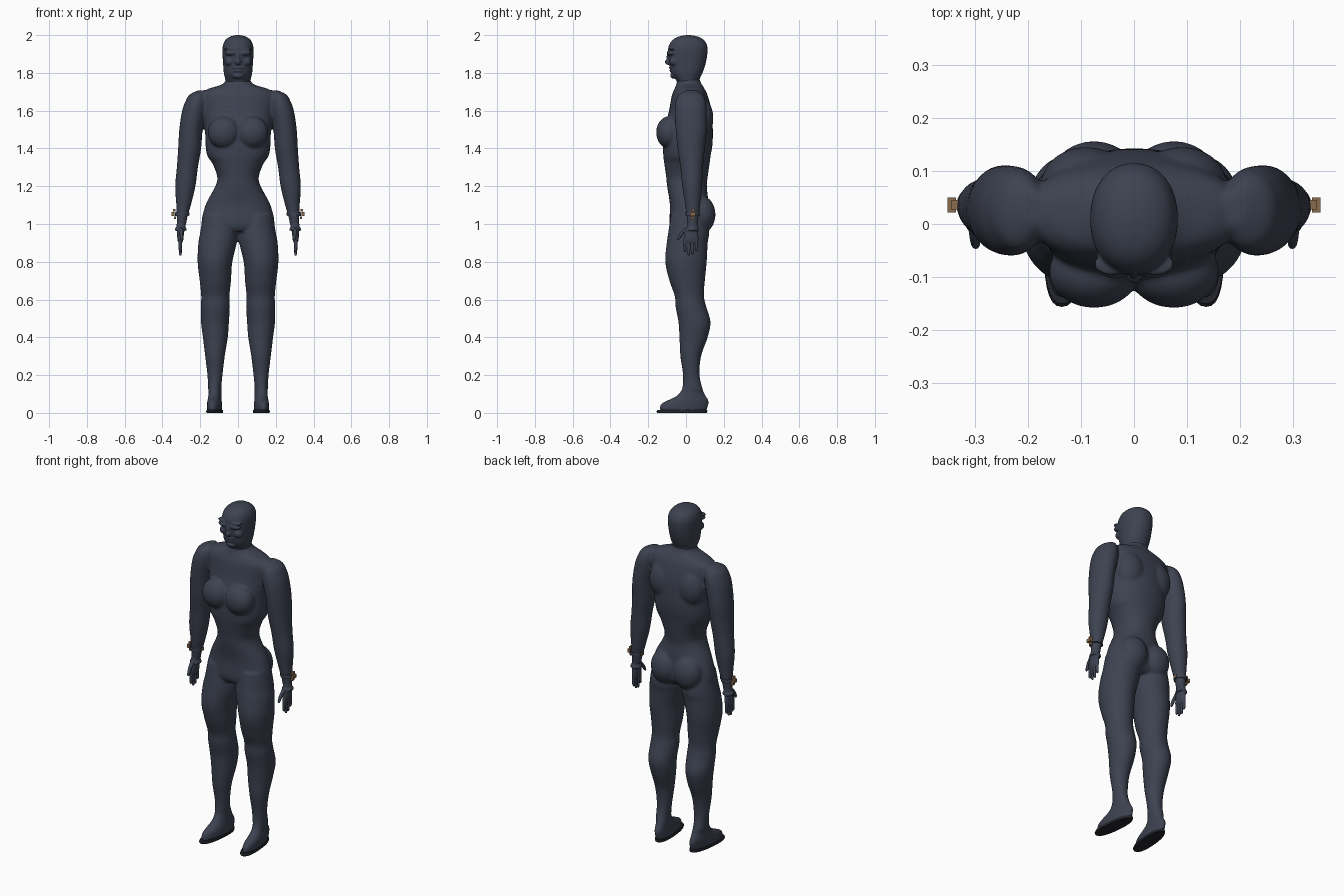
import bpy, bmesh, math
from mathutils import Matrix, Vector


def material(name, rgb):
    m = bpy.data.materials.new(name)
    m.diffuse_color = (*rgb, 1)
    return m


NAVY = material("dark navy suit", (0.047, 0.055, 0.082))
BLACK = material("black sole", (0.018, 0.019, 0.026))
BRONZE = material("bronze", (0.25, 0.15, 0.075))


def smooth_path(rows, steps=5):
    """Catmull-Rom interpolation of section rows."""
    out = []
    for i in range(len(rows) - 1):
        p = [rows[max(0, min(len(rows) - 1, i + k))] for k in (-1, 0, 1, 2)]
        for s in range(steps):
            t = s / steps
            out.append([0.5 * (2 * b + (c - a) * t + (2 * a - 5 * b + 4 * c - d) * t * t
                               + (3 * b - a - 3 * c + d) * t ** 3) for a, b, c, d in zip(*p)])
    return out + [list(rows[-1])]


def loft(bm, rows, side=1, n=32, power=2.0, shear=0.0, steps=5):
    """Closed loft of (z, centre x, half width, front y, back y) sections."""
    rings = []
    for z, cx, rx, yf, yb in smooth_path(rows, steps):
        ring = []
        for k in range(n):
            a = 2 * math.pi * k / n
            c, s = math.cos(a), math.sin(a)
            x = cx + rx * math.copysign(abs(c) ** (2 / power), c)
            y = (yf + yb) / 2 + (yb - yf) / 2 * math.copysign(abs(s) ** (2 / power), s)
            ring.append(bm.verts.new((side * (x + shear * y), y, z)))
        rings.append(ring)
    faces = [bm.faces.new(rings[0]), bm.faces.new(rings[-1])]
    for r, q in zip(rings, rings[1:]):
        for k in range(n):
            faces.append(bm.faces.new((r[k], r[(k + 1) % n], q[(k + 1) % n], q[k])))
    bmesh.ops.recalc_face_normals(bm, faces=faces)


def blob(bm, centre, radii, side=1):
    c = Vector((centre[0] * side, centre[1], centre[2]))
    bmesh.ops.create_uvsphere(bm, u_segments=32, v_segments=20, radius=1,
                              matrix=Matrix.Translation(c) @ Matrix.Diagonal((*radii, 1)))


def box(bm, centre, size):
    bmesh.ops.create_cube(bm, size=1, matrix=Matrix.Translation(centre) @ Matrix.Diagonal((*size, 1)))


def finish(bm, name, mat, voxel=0, smooth=0):
    me = bpy.data.meshes.new(name)
    bm.to_mesh(me)
    bm.free()
    me.materials.append(mat)
    ob = bpy.data.objects.new(name, me)
    bpy.context.collection.objects.link(ob)
    if voxel:
        r = ob.modifiers.new("merge", 'REMESH')
        r.mode, r.voxel_size, r.use_smooth_shade = 'VOXEL', voxel, True
        s = ob.modifiers.new("soften", 'SMOOTH')
        s.factor, s.iterations = 0.5, smooth
    return ob


# Body: torso, arms and legs merged into one skin
bm = bmesh.new()
loft(bm, [(1.77, 0, .064, -.045, .072), (1.745, 0, .075, -.05, .08), (1.73, 0, .11, -.055, .09),
          (1.712, 0, .165, -.062, .10), (1.68, 0, .20, -.075, .115), (1.6, 0, .19, -.09, .135),
          (1.5, 0, .175, -.115, .142), (1.42, 0, .172, -.122, .14), (1.36, 0, .162, -.12, .13),
          (1.32, 0, .135, -.115, .125), (1.25, 0, .11, -.105, .115), (1.2, 0, .12, -.10, .11),
          (1.1, 0, .172, -.085, .12), (1.0, 0, .193, -.088, .12), (.96, 0, .16, -.07, .09)],
     n=48, power=2.2)
for s in (1, -1):
    blob(bm, (.075, -.09, 1.485), (.085, .068, .085), s)      # chest
    blob(bm, (.075, .08, 1.05), (.085, .076, .10), s)         # seat
    blob(bm, (.09, .075, 1.56), (.085, .07, .11), s)          # shoulder blade
    # arm
    loft(bm, [(1.708, .19, .02, 0, .06), (1.685, .212, .045, -.04, .09), (1.65, .22, .058, -.055, .105),
              (1.6, .232, .064, -.06, .11), (1.5, .249, .062, -.055, .11), (1.4, .256, .061, -.045, .10),
              (1.3, .268, .056, -.03, .09), (1.2, .279, .054, -.02, .085), (1.1, .288, .039, -.005, .075),
              (1.03, .297, .028, .005, .065), (.99, .30, .025, .008, .062)], s)
    # leg
    loft(bm, [(1.05, .095, .09, -.08, .11), (.95, .101, .100, -.095, .122), (.9, .108, .102, -.102, .115),
              (.8, .122, .092, -.11, .11), (.7, .12, .083, -.088, .10), (.62, .12, .075, -.06, .095),
              (.56, .12, .077, -.055, .108), (.48, .122, .074, -.04, .13), (.4, .12, .066, -.035, .115),
              (.3, .122, .052, -.03, .08), (.2, .122, .040, -.016, .072), (.12, .124, .034, -.02, .09)], s)
    # foot
    loft(bm, [(.16, .125, .034, -.015, .075), (.12, .125, .034, -.024, .09), (.09, .125, .034, -.05, .105),
              (.07, .125, .036, -.09, .118), (.05, .124, .038, -.13, .12), (.03, .123, .039, -.14, .115),
              (.01, .122, .039, -.138, .108)], s, shear=-.09)
finish(bm, "body", NAVY, .007, 6)

# Soles
for s, label in ((1, "left"), (-1, "right")):
    bm = bmesh.new()
    loft(bm, [(0, .122, .041, -.153, .11), (.008, .122, .042, -.156, .113), (.015, .122, .041, -.15, .112)],
         s, shear=-.09, power=2.3, steps=2)
    finish(bm, label + "_sole", BLACK)

# Head with masked face
bm = bmesh.new()
loft(bm, [(1.72, 0, .066, -.045, .072), (1.752, 0, .066, -.048, .072), (1.772, 0, .069, -.06, .074),
          (1.80, 0, .075, -.078, .088), (1.85, 0, .079, -.088, .104), (1.9, 0, .082, -.095, .113),
          (1.94, 0, .081, -.092, .113), (1.97, 0, .070, -.075, .098), (1.988, 0, .05, -.05, .073),
          (1.997, 0, .026, -.02, .045), (2.0, 0, .006, .005, .018)], n=48, power=2.15)
blob(bm, (0, -.085, 1.858), (.017, .027, .018))               # nose
blob(bm, (0, -.088, 1.885), (.011, .015, .03))                # nose bridge
blob(bm, (0, -.074, 1.828), (.032, .017, .008))               # upper lip
blob(bm, (0, -.071, 1.811), (.028, .017, .008))               # lower lip
blob(bm, (0, -.062, 1.785), (.03, .022, .016))                # chin
for s in (1, -1):
    blob(bm, (.036, -.077, 1.905), (.034, .026, .015), s)     # eye cover
    blob(bm, (.04, -.075, 1.925), (.036, .022, .007), s)      # brow
    blob(bm, (.045, -.062, 1.86), (.026, .026, .024), s)      # cheek
finish(bm, "head", NAVY, .004, 3)

# Hands and wrist bands
for s, label in ((1, "left"), (-1, "right")):
    bm = bmesh.new()
    loft(bm, [(1.03, .298, .022, .01, .06), (.985, .302, .024, .006, .062), (.96, .304, .019, -.004, .064),
              (.92, .305, .016, -.014, .066), (.90, .305, .010, -.012, .064)], s)
    loft(bm, [(.98, .303, .029, .004, .066), (.965, .303, .031, .0, .068)], s, steps=2)   # cuff
    for k, tip in enumerate((.85, .832, .836, .855)):                                     # fingers
        y = -.006 + k * .0205
        loft(bm, [(.92, .306, .009, y - .008, y + .008), (.88, .306, .009, y - .008, y + .008),
                  (tip + .008, .305, .0075, y - .007, y + .007), (tip, .305, .003, y - .003, y + .003)],
             s, n=12)
    loft(bm, [(.98, .302, .012, -.01, .02), (.95, .30, .010, -.035, -.012),
              (.925, .298, .009, -.046, -.028), (.912, .298, .004, -.048, -.04)], s, n=12)  # thumb
    finish(bm, label + "_hand", NAVY, .003, 2)

    bm = bmesh.new()
    loft(bm, [(1.063, .296, .036, -.002, .072), (1.042, .298, .036, -.002, .072)], s, steps=1)
    finish(bm, label + "_wrist_band", NAVY)

    bm = bmesh.new()
    box(bm, (s * .343, .036, 1.053), (.016, .028, .02))       # clasp
    box(bm, (s * .337, .036, 1.072), (.012, .018, .014))
    box(bm, (s * .334, .036, 1.034), (.012, .018, .014))
    box(bm, (s * .262, .036, 1.053), (.010, .020, .016))
    finish(bm, label + "_clasp", BRONZE)
